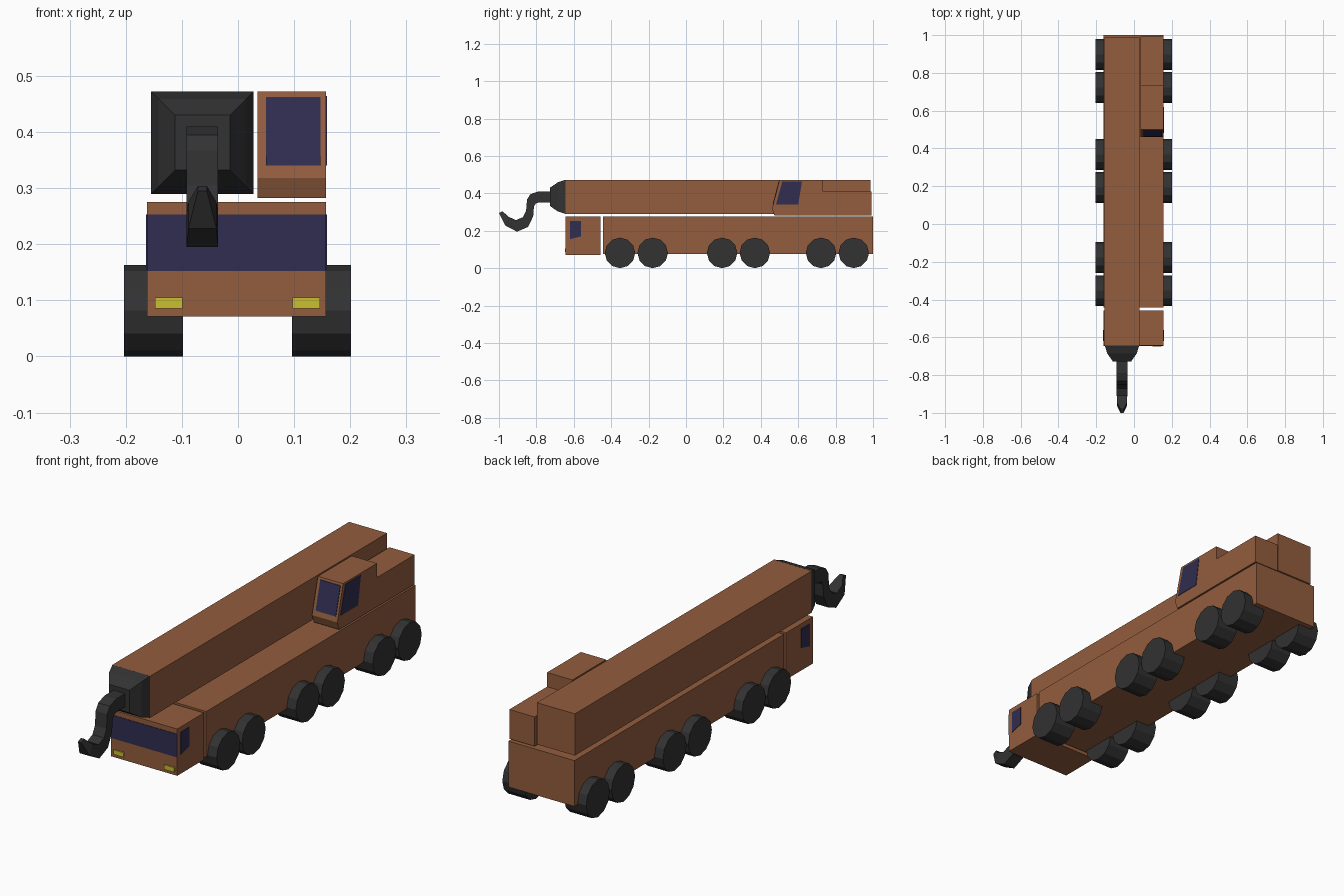
import bpy, bmesh, math

if "Cube" in bpy.data.objects:
    bpy.data.objects.remove(bpy.data.objects["Cube"])


def material(name, rgb):
    m = bpy.data.materials.new(name)
    m.diffuse_color = (*rgb, 1)
    m.use_nodes = True
    m.node_tree.nodes["Principled BSDF"].inputs["Base Color"].default_value = m.diffuse_color
    return m


BROWN = material("brown_paint", (0.29, 0.11, 0.048))
GLASS = material("dark_glass", (0.03, 0.026, 0.08))
BLACK = material("black_metal", (0.032, 0.032, 0.032))
YELLOW = material("yellow_lamp", (0.6, 0.52, 0.03))


def finish(name, bm, mat):
    bmesh.ops.recalc_face_normals(bm, faces=bm.faces)
    mesh = bpy.data.meshes.new(name)
    bm.to_mesh(mesh)
    bm.free()
    mesh.materials.append(mat)
    ob = bpy.data.objects.new(name, mesh)
    bpy.context.collection.objects.link(ob)
    return ob


def loft(name, rings, mat):
    """Skin a list of equal-length vertex rings and cap both ends."""
    bm = bmesh.new()
    vs = [[bm.verts.new(p) for p in r] for r in rings]
    n = len(vs[0])
    for a, b in zip(vs, vs[1:]):
        for i in range(n):
            bm.faces.new((a[i], a[(i + 1) % n], b[(i + 1) % n], b[i]))
    bm.faces.new(vs[0])
    bm.faces.new(vs[-1])
    return finish(name, bm, mat)


def extrude_x(name, profile, x0, x1, mat):
    """Extrude a (y, z) profile from x0 to x1."""
    return loft(name, [[(x, y, z) for y, z in profile] for x in (x0, x1)], mat)


def box(name, x, y, z, mat):
    prof = [(y[0], z[0]), (y[1], z[0]), (y[1], z[1]), (y[0], z[1])]
    return extrude_x(name, prof, x[0], x[1], mat)


# Carrier body and driver's cab
W = (-0.162, 0.157)
box("chassis", W, (-0.443, 1.0), (0.075, 0.275), BROWN)
box("driver_cab", W, (-0.643, -0.458), (0.071, 0.275), BROWN)
box("windscreen", W, (-0.645, -0.64), (0.152, 0.253), GLASS)
side_win = [(-0.62, 0.155), (-0.562, 0.17), (-0.562, 0.253), (-0.62, 0.253)]
extrude_x("driver_window_right", side_win, W[1] - 0.005, W[1] + 0.002, GLASS)
extrude_x("driver_window_left", side_win, W[0] - 0.002, W[0] + 0.005, GLASS)
for side, x in (("left", -0.148), ("right", 0.097)):
    box("headlight_" + side, (x, x + 0.049), (-0.648, -0.64), (0.085, 0.105), YELLOW)

# Twelve-sided wheels, six per side
R = 0.0815
for i, y in enumerate((-0.353, -0.178, 0.193, 0.368, 0.722, 0.897)):
    circle = [(y + R * math.sin(k * math.pi / 6), R + R * math.cos(k * math.pi / 6))
              for k in range(12)]
    extrude_x(f"wheel_right_{i + 1}", circle, 0.096, 0.201, BLACK)
    extrude_x(f"wheel_left_{i + 1}", circle, -0.203, -0.098, BLACK)

# Telescopic boom
box("boom", (-0.155, 0.028), (-0.645, 0.987), (0.29, 0.472), BROWN)

# Crane operator's cab with stepped rear engine cover
cab = [(0.473, 0.282), (0.993, 0.282), (0.993, 0.41), (0.733, 0.41),
       (0.733, 0.472), (0.5, 0.472), (0.46, 0.318)]
extrude_x("operator_cab", cab, 0.035, 0.157, BROWN)
front_glass = [(0.463, 0.34), (0.47, 0.34), (0.5, 0.462), (0.495, 0.462)]
extrude_x("operator_windscreen", front_glass, 0.05, 0.147, GLASS)
extrude_x("operator_window", [(0.481, 0.34), (0.6, 0.34), (0.62, 0.464), (0.515, 0.464)],
          0.152, 0.159, GLASS)

# Boom head, a stepped square taper
CX, CZ = -0.0635, 0.381
head = [[(CX + sx * h, y, CZ + sz * h) for sx, sz in ((-1, -1), (1, -1), (1, 1), (-1, 1))]
        for y, h in ((-0.644, 0.0912), (-0.685, 0.078), (-0.727, 0.049))]
loft("boom_head", head, BLACK)

# Hook: (outer y, z, inner y, z, half width) along its curve
hook = [(-0.72, 0.41, -0.72, 0.352, 0.028), (-0.79, 0.41, -0.782, 0.352, 0.028),
        (-0.832, 0.395, -0.803, 0.346, 0.028), (-0.85, 0.367, -0.813, 0.33, 0.028),
        (-0.855, 0.305, -0.817, 0.277, 0.028), (-0.872, 0.272, -0.845, 0.22, 0.028),
        (-0.909, 0.257, -0.904, 0.195, 0.028), (-0.95, 0.275, -0.966, 0.228, 0.025),
        (-0.98, 0.304, -1.0, 0.295, 0.008)]
loft("hook", [[(CX - w, a, b), (CX + w, a, b), (CX + w, c, d), (CX - w, c, d)]
              for a, b, c, d, w in hook], BLACK)
